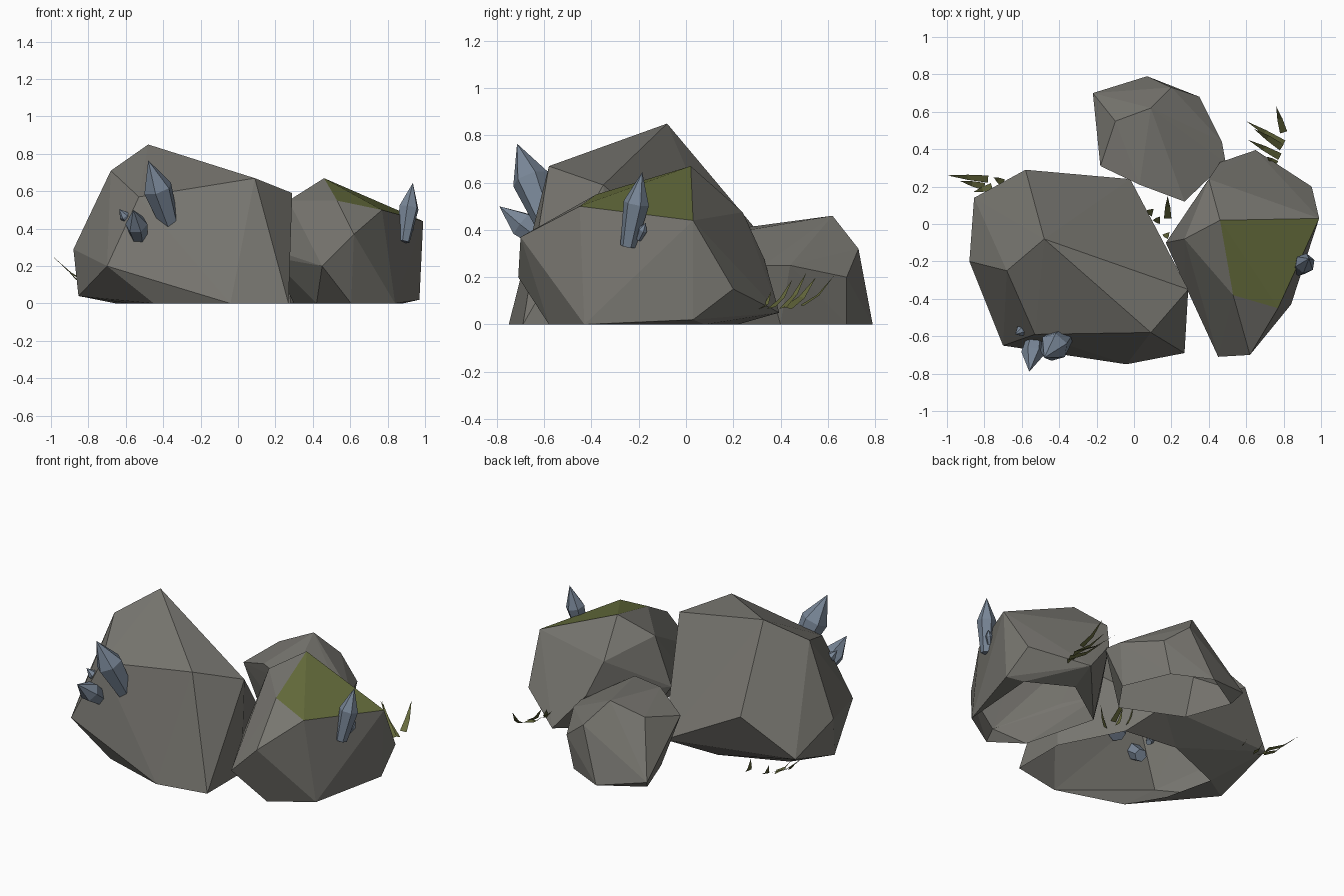
import bpy, bmesh, math, random
from mathutils import Vector

if "Cube" in bpy.data.objects:
    bpy.data.objects.remove(bpy.data.objects["Cube"])

random.seed(4)


def material(name, rgb):
    m = bpy.data.materials.new(name)
    m.diffuse_color = (*rgb, 1)
    m.use_nodes = True
    m.node_tree.nodes["Principled BSDF"].inputs["Base Color"].default_value = m.diffuse_color
    return m


STONE = material("stone", (0.19, 0.185, 0.165))
MOSS = material("moss", (0.13, 0.15, 0.045))
CRYSTAL = material("crystal", (0.19, 0.24, 0.31))
GRASS = material("grass", (0.13, 0.14, 0.045))


def finish(bm, name, *mats):
    me = bpy.data.meshes.new(name)
    bm.to_mesh(me)
    bm.free()
    ob = bpy.data.objects.new(name, me)
    bpy.context.collection.objects.link(ob)
    for m in mats:
        me.materials.append(m)
    return ob


def rock(name, corners, mossy=()):
    """Faceted boulder shell: convex hull of its corners, open underneath; mossy faces go green."""
    bm = bmesh.new()
    vs = [bm.verts.new(p) for p in corners]
    bmesh.ops.convex_hull(bm, input=vs)
    bmesh.ops.recalc_face_normals(bm, faces=bm.faces[:])
    ground = [f for f in bm.faces if all(v.co.z < .005 for v in f.verts)]
    bmesh.ops.delete(bm, geom=ground, context='FACES')
    loose = [v for v in bm.verts if not v.link_faces]
    bmesh.ops.delete(bm, geom=loose, context='VERTS')
    for f in bm.faces:
        if all(any((v.co - Vector(p)).length < 1e-4 for p in mossy) for v in f.verts):
            f.material_index = 1
    return finish(bm, name, STONE, MOSS)


# Large boulder on the left
rock("large_boulder", [
    (-.48, -.08, .85), (-.68, -.25, .71), (-.53, -.59, .57), (.09, -.58, .67),
    (.29, -.35, .59), (-.02, .24, .10), (-.58, .29, .41), (-.855, .14, .16),
    (-.88, -.2, .29), (-.853, -.25, .04), (-.70, -.65, .20), (-.04, -.75, 0),
    (.27, -.69, 0), (.27, -.35, 0), (.08, .02, 0), (-.26, .06, 0),
    (-.65, -.1, 0), (-.58, -.4, 0), (-.45, -.62, 0)])

# Mossy boulder on the right
moss = [(.46, .02, .67), (.99, .03, .44), (.77, -.45, .50), (.53, -.38, .55)]
rock("mossy_boulder", moss + [
    (.40, .24, .475), (.46, .33, .28), (.65, .395, .05), (.95, .20, .15),
    (.97, .03, .02), (.84, -.43, 0), (.62, -.70, .37), (.45, -.71, .20),
    (.27, -.32, .26), (.27, -.08, .55), (.17, -.10, .25), (.605, -.58, 0),
    (.42, -.45, 0), (.3, 0, 0), (.62, .22, 0), (.88, .08, 0)], moss)

# Small boulder at the back
rock("small_boulder", [
    (.09, .62, .46), (.27, .12, .375), (.03, .21, .405), (.20, .73, .32),
    (.35, .68, .20), (.47, .44, .25), (.49, .33, .25), (-.10, .55, .38),
    (-.18, .31, .32), (-.22, .70, .06), (.07, .79, 0), (.30, .68, 0),
    (.42, .4, 0), (.28, .2, 0), (-.08, .36, 0), (-.18, .64, 0)])


# Six-sided crystals growing out of the stone
def crystal(name, base, tip, r):
    base, tip = Vector(base), Vector(tip)
    axis = tip - base
    q = axis.to_track_quat('Z', 'Y')
    bm = bmesh.new()
    rings = []
    for t, k in ((0, .62), (.58, 1)):
        rings.append([bm.verts.new(base + axis * t + q @ Vector(
            (r * k * math.cos(a * math.pi / 3), r * k * math.sin(a * math.pi / 3), 0)))
            for a in range(6)])
    top = bm.verts.new(tip)
    lo, hi = rings
    for i in range(6):
        j = (i + 1) % 6
        bm.faces.new((lo[i], lo[j], hi[j], hi[i]))
        bm.faces.new((hi[i], hi[j], top))
    bm.faces.new(lo[::-1])
    finish(bm, name, CRYSTAL)


crystal("large_crystal", (-.36, -.58, .41), (-.48, -.715, .765), .08)
crystal("medium_crystal", (-.52, -.56, .32), (-.56, -.79, .50), .06)
crystal("tiny_crystal", (-.57, -.55, .42), (-.635, -.59, .505), .028)
crystal("side_crystal", (.885, -.245, .33), (.935, -.185, .645), .055)
crystal("side_tiny_crystal", (.90, -.20, .36), (.935, -.17, .43), .02)


# Grass tufts: thin curved blades, each a strip ending in a point
def tuft(name, blades, width=.02):
    bm = bmesh.new()
    for base, tip in blades:
        base, tip = Vector(base), Vector(tip)
        d = tip - base
        side = Vector((-d.y, d.x, 0)).normalized() * width
        side.rotate(Vector((0, 0, 1)).rotation_difference(
            Vector((random.uniform(-.3, .3), random.uniform(-.3, .3), 1))))
        mid = base + d * .5 + Vector((0, 0, -.02))
        a, b = bm.verts.new(base - side), bm.verts.new(base + side)
        c, e = bm.verts.new(mid + side * .7), bm.verts.new(mid - side * .7)
        bm.faces.new((a, b, c, e))
        bm.faces.new((e, c, bm.verts.new(tip)))
    finish(bm, name, GRASS)


tuft("back_right_grass", [
    ((.76, .32, .07), (.71, .36, .14)), ((.78, .36, .07), (.61, .45, .19)),
    ((.79, .41, .07), (.64, .51, .22)), ((.80, .43, .07), (.60, .55, .20)),
    ((.80, .49, .08), (.76, .63, .21))])
tuft("left_grass", [
    ((-.80, .20, .10), (-.93, .23, .20)), ((-.78, .24, .10), (-1.0, .26, .26)),
    ((-.76, .20, .08), (-.86, .17, .18)), ((-.60, .24, .06), (-.63, .26, .15)),
    ((-.70, .22, .06), (-.75, .25, .14))])
tuft("gap_grass", [
    ((.10, .06, .02), (.06, .07, .16)), ((.18, .03, .02), (.18, .15, .17)),
    ((.17, -.05, .02), (.18, -.08, .18)), ((.14, .02, .02), (.10, .02, .15))])
